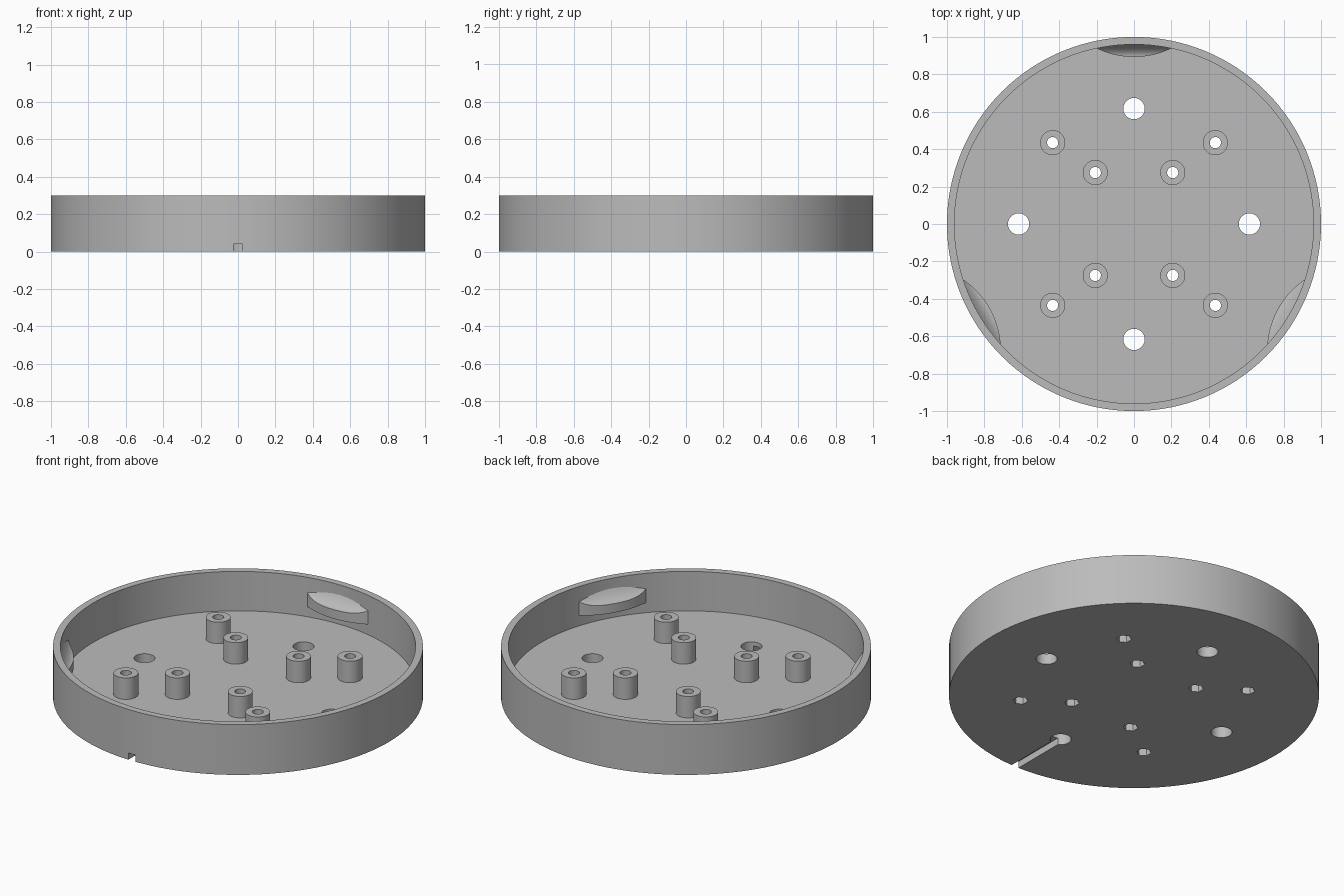
import bpy, bmesh
from math import pi, sqrt, radians
from mathutils import Matrix

cube = bpy.data.objects.get("Cube")
if cube:
    bpy.data.objects.remove(cube, do_unlink=True)

R, INNER, HEIGHT, FLOOR = 1.0, 0.96, 0.30, 0.065
POST_R, POST_TOP, BORE = 0.067, 0.193, 0.03

grey = bpy.data.materials.new("plain grey")
grey.use_nodes = True
grey.diffuse_color = (0.5, 0.5, 0.5, 1)
grey.node_tree.nodes["Principled BSDF"].inputs["Base Color"].default_value = (0.5, 0.5, 0.5, 1)


def make(name, bm):
    bmesh.ops.recalc_face_normals(bm, faces=bm.faces)
    mesh = bpy.data.meshes.new(name)
    bm.to_mesh(mesh)
    bm.free()
    mesh.materials.append(grey)
    obj = bpy.data.objects.new(name, mesh)
    bpy.context.collection.objects.link(obj)
    return obj


def add_cylinder(bm, r, z0, z1, x=0, y=0, sides=48):
    bmesh.ops.create_cone(bm, cap_ends=True, segments=sides, radius1=r, radius2=r,
                          depth=z1 - z0, matrix=Matrix.Translation((x, y, (z0 + z1) / 2)))


def cut(target, bm):
    cutter = make("cutter", bm)
    cutter.hide_render = True
    mod = target.modifiers.new("cut", "BOOLEAN")
    mod.operation, mod.solver, mod.object = "DIFFERENCE", "EXACT", cutter
    bpy.context.view_layer.objects.active = target
    bpy.ops.object.modifier_apply(modifier=mod.name)
    bpy.data.objects.remove(cutter, do_unlink=True)


def smooth(obj):
    bpy.ops.object.select_all(action="DESELECT")
    obj.select_set(True)
    bpy.context.view_layer.objects.active = obj
    bpy.ops.object.shade_smooth_by_angle(angle=radians(30))


# Round tray: solid disc with a cavity
bm = bmesh.new()
add_cylinder(bm, R, 0, HEIGHT, sides=128)
tray = make("round_tray", bm)
bm = bmesh.new()
add_cylinder(bm, INNER, FLOOR, HEIGHT + 0.2, sides=128)
cut(tray, bm)

# Four mounting holes and the hexagonal nut recesses below the posts
posts = [(sx * x, sy * y) for x, y in ((0.435, 0.435), (0.207, 0.275))
         for sx in (-1, 1) for sy in (-1, 1)]
bm = bmesh.new()
for x, y in ((0.617, 0), (-0.617, 0), (0, 0.617), (0, -0.617)):
    add_cylinder(bm, 0.057, -0.1, 0.15, x, y)
for x, y in posts:
    add_cylinder(bm, 0.04, -0.1, 0.15, x, y, sides=6)
cut(tray, bm)

# Cable groove underneath, from the front hole to the front edge
bm = bmesh.new()
bmesh.ops.create_cube(bm, size=1, matrix=Matrix.Translation((0, -0.86, -0.03))
                      @ Matrix.Diagonal((0.048, 0.49, 0.14, 1)))
cut(tray, bm)
smooth(tray)

# Hollow screw posts
for i, (x, y) in enumerate(posts):
    bm = bmesh.new()
    add_cylinder(bm, POST_R, 0.05, POST_TOP, x, y)
    post = make(f"screw_post_{i + 1}", bm)
    bm = bmesh.new()
    add_cylinder(bm, BORE, -0.1, 0.4, x, y)
    cut(post, bm)
    smooth(post)

# Three lens-shaped snap tabs on the wall, with a scooped top
HALF, ARC, COLS, ROWS = 0.2, 0.457, 24, 8
for k in range(3):
    bm = bmesh.new()
    top, low = [], []
    for i in range(COLS + 1):
        x = HALF * (2 * i / COLS - 1)
        front = 0.893 + ARC - sqrt(ARC * ARC - x * x)
        back = sqrt(INNER * INNER - x * x) + 0.008
        ys = [front + (back - front) * j / ROWS for j in range(ROWS + 1)]
        top.append([bm.verts.new((x, y, 0.18 + 0.06 * ((y - 0.893) / 0.067) ** 2)) for y in ys])
        low.append([bm.verts.new((x, y, 0.126)) for y in ys])
    for i in range(COLS):
        for j in range(ROWS):
            for g in (top, low):
                bm.faces.new((g[i][j], g[i + 1][j], g[i + 1][j + 1], g[i][j + 1]))
        for j in (0, ROWS):
            bm.faces.new((top[i][j], top[i + 1][j], low[i + 1][j], low[i][j]))
    for i in (0, COLS):
        for j in range(ROWS):
            bm.faces.new((top[i][j], top[i][j + 1], low[i][j + 1], low[i][j]))
    bmesh.ops.rotate(bm, verts=bm.verts, cent=(0, 0, 0),
                     matrix=Matrix.Rotation(k * 2 * pi / 3, 3, "Z"))
    smooth(make(f"snap_tab_{k + 1}", bm))
